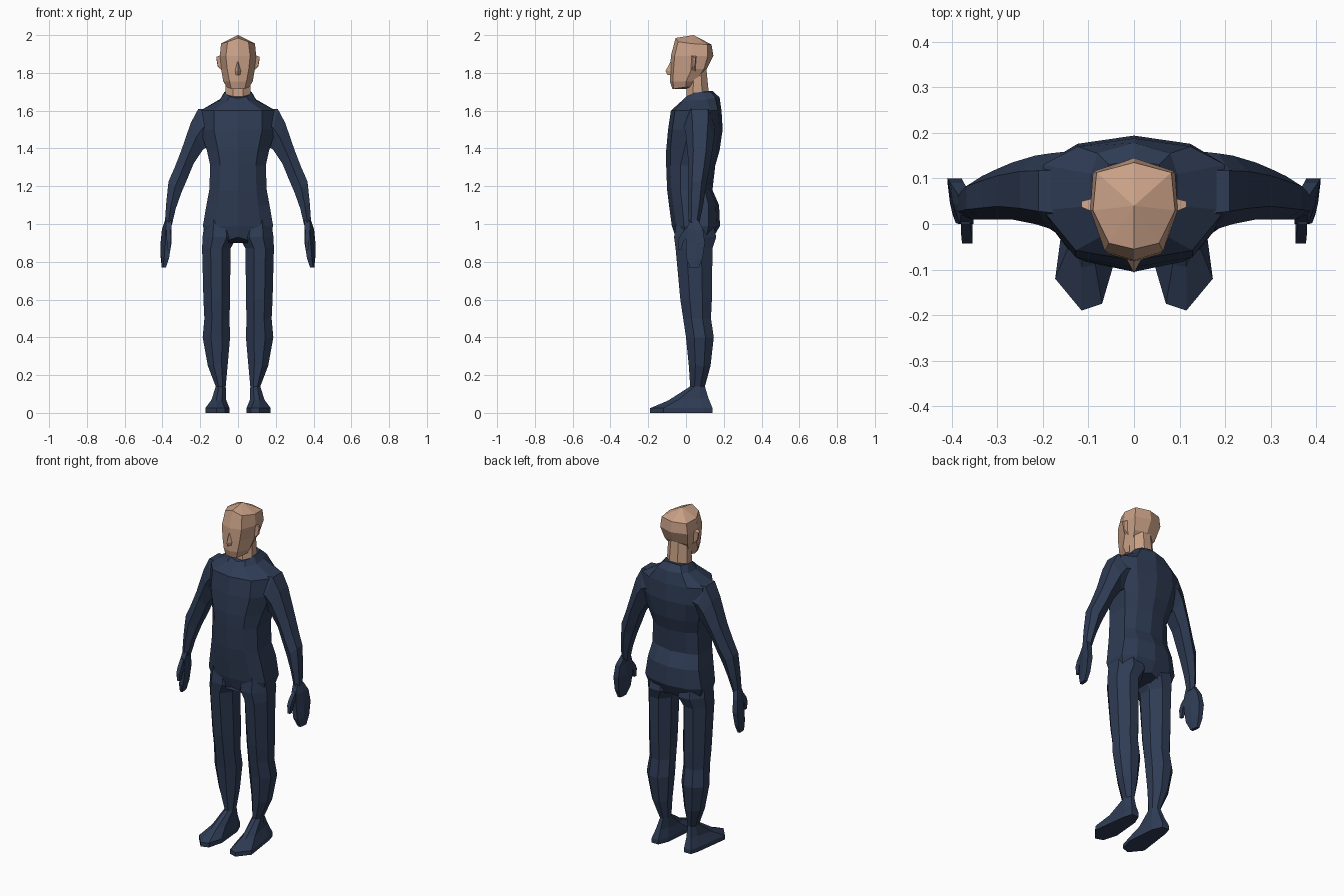
import bpy, bmesh


def material(name, rgb):
    m = bpy.data.materials.new(name)
    m.diffuse_color = (*rgb, 1)
    return m


SUIT = material("navy_suit", (0.028, 0.045, 0.09))
SKIN = material("tan_skin", (0.58, 0.35, 0.24))


def loft(name, rings, mat, side=1):
    """Skin a list of equal-length point rings, capping both ends."""
    bm = bmesh.new()
    rows = [[bm.verts.new((x * side, y, z)) for x, y, z in r] for r in rings]
    n = len(rows[0])
    for a, b in zip(rows, rows[1:]):
        for i in range(n):
            j = (i + 1) % n
            bm.faces.new((a[i], a[j], b[j], b[i]))
    bm.faces.new(rows[0])
    bm.faces.new(rows[-1])
    bmesh.ops.remove_doubles(bm, verts=bm.verts[:], dist=0.0005)
    bmesh.ops.recalc_face_normals(bm, faces=bm.faces[:])
    me = bpy.data.meshes.new(name)
    bm.to_mesh(me)
    bm.free()
    me.materials.append(mat)
    ob = bpy.data.objects.new(name, me)
    bpy.context.collection.objects.link(ob)
    return ob


def pair(name, rings, mat):
    """Mirrored left and right copies."""
    loft("left_" + name, rings, mat, 1)
    loft("right_" + name, rings, mat, -1)


def full(half):
    """Close a half ring that runs from front centre to back centre."""
    return half + [(-x, y, z) for x, y, z in half[-2:0:-1]]


def octagon(z, x0, x1, y0, y1):
    c, d = 0.3 * (x1 - x0), 0.3 * (y1 - y0)
    return [(x0 + c, y0, z), (x1 - c, y0, z), (x1, y0 + d, z), (x1, y1 - d, z),
            (x1 - c, y1, z), (x0 + c, y1, z), (x0, y1 - d, z), (x0, y0 + d, z)]


def torso_ring(z, w, f, b, y1, y2, zc=None):
    zc = zc or z
    return full([(0, f, zc), (0.64 * w, f + 0.022, z), (w, y1, z),
                 (w, y2, z), (0.62 * w, b - 0.018, z), (0, b, zc)])


# Torso with tilted collar
collar = full([(0, -0.01, 1.665), (0.045, 0, 1.675), (0.072, 0.045, 1.695),
               (0.072, 0.09, 1.70), (0.055, 0.13, 1.70), (0, 0.14, 1.705)])
yoke = full([(0, -0.03, 1.645), (0.06, -0.02, 1.65), (0.095, 0.04, 1.655),
             (0.095, 0.11, 1.66), (0.08, 0.155, 1.67), (0, 0.178, 1.67)])
loft("torso", [collar, yoke] + [torso_ring(*r) for r in (
    (1.60, 0.20, -0.08, 0.188, 0.03, 0.13),
    (1.50, 0.20, -0.095, 0.194, 0.015, 0.13),
    (1.39, 0.165, -0.105, 0.178, -0.01, 0.12),
    (1.31, 0.147, -0.105, 0.155, -0.03, 0.10),
    (1.18, 0.152, -0.10, 0.14, -0.03, 0.10),
    (1.10, 0.167, -0.09, 0.175, -0.02, 0.12),
    (0.99, 0.186, -0.075, 0.18, -0.01, 0.12),
    (0.90, 0.16, -0.055, 0.145, 0.0, 0.10, 0.93))], SUIT)

# Legs
pair("leg", [octagon(*r) for r in (
    (1.02, 0.02, 0.175, -0.05, 0.14),
    (0.93, 0.005, 0.188, -0.063, 0.16),
    (0.87, 0.04, 0.19, -0.055, 0.14),
    (0.60, 0.042, 0.183, -0.03, 0.137),
    (0.50, 0.045, 0.178, -0.015, 0.132),
    (0.40, 0.042, 0.187, 0.0, 0.147),
    (0.25, 0.055, 0.16, 0.015, 0.13),
    (0.14, 0.065, 0.118, 0.022, 0.10))], SUIT)

# Feet
sole = [(0.07, -0.175), (0.115, -0.19), (0.173, -0.12), (0.145, 0.09),
        (0.13, 0.14), (0.085, 0.14), (0.06, 0.08), (0.045, -0.09)]
instep = [(0.085, -0.09, 0.065), (0.115, -0.095, 0.065), (0.14, -0.04, 0.07),
          (0.125, 0.07, 0.08), (0.115, 0.118, 0.08), (0.085, 0.118, 0.08),
          (0.067, 0.07, 0.08), (0.063, -0.03, 0.07)]
pair("foot", [[(x, y, 0) for x, y in sole], [(x, y, 0.025) for x, y in sole],
              instep, octagon(0.14, 0.065, 0.118, 0.022, 0.10)], SUIT)


# Arms: each ring spans an outer and an inner edge
def arm_ring(xo, zo, xi, zi, y0, y1):
    m, h = (y0 + y1) / 2, (y1 - y0) * 0.27
    xm, zm = (xo + xi) / 2, (zo + zi) / 2
    return [(xo, m - h, zo), (xo, m + h, zo), (xm, y1, zm),
            (xi, m + h, zi), (xi, m - h, zi), (xm, y0, zm)]


pair("arm", [arm_ring(*r) for r in (
    (0.15, 1.61, 0.13, 1.44, -0.02, 0.16),
    (0.21, 1.61, 0.16, 1.41, -0.01, 0.155),
    (0.25, 1.535, 0.185, 1.395, 0.0, 0.15),
    (0.30, 1.39, 0.235, 1.32, 0.01, 0.135),
    (0.335, 1.30, 0.27, 1.235, 0.01, 0.12),
    (0.368, 1.225, 0.30, 1.165, 0.01, 0.105),
    (0.38, 1.11, 0.33, 1.08, 0.01, 0.09),
    (0.387, 1.01, 0.35, 0.995, 0.015, 0.07))], SUIT)


# Mitten hands, turned slightly inward at the front
def hand_ring(z, xf, xb, y0, y1, t):
    xm, ym = (xf + xb) / 2, (y0 + y1) / 2
    return [(xf - t / 2, y0, z), (xf + t / 2, y0, z), (xm + 0.65 * t, ym, z),
            (xb + t / 2, y1, z), (xb - t / 2, y1, z), (xm - 0.65 * t, ym, z)]


pair("hand", [hand_ring(*r) for r in (
    (1.02, 0.365, 0.372, 0.02, 0.065, 0.028),
    (0.97, 0.368, 0.388, 0.0, 0.09, 0.03),
    (0.90, 0.368, 0.394, 0.0, 0.10, 0.032),
    (0.82, 0.378, 0.396, 0.002, 0.088, 0.026),
    (0.77, 0.39, 0.396, 0.02, 0.068, 0.016))], SUIT)
pair("thumb", [[(x - t, y0, z), (x + t, y0, z), (x + t, y1, z), (x - t, y1, z)]
               for z, x, y0, y1, t in (
    (0.98, 0.37, 0.0, 0.04, 0.01), (0.94, 0.367, -0.03, 0.02, 0.012),
    (0.91, 0.366, -0.043, -0.012, 0.011), (0.865, 0.366, -0.043, -0.025, 0.007))], SUIT)

# Neck
loft("neck", [octagon(1.64, -0.07, 0.07, 0.0, 0.128),
              octagon(1.70, -0.066, 0.066, 0.003, 0.12),
              octagon(1.82, -0.062, 0.062, 0.01, 0.108)], SKIN)


# Head: rings from jaw to crown
def head_ring(z, *pts):
    return full([(x, y, z + dz) for x, y, dz in pts])


loft("head", [
    head_ring(1.715, (0, -0.072, 0), (0.035, -0.065, 0), (0.06, 0, 0.01), (0.04, 0.03, 0.01), (0, 0.03, 0)),
    head_ring(1.755, (0, -0.085, 0), (0.045, -0.07, 0), (0.078, 0, 0), (0.055, 0.05, 0), (0, 0.05, 0)),
    head_ring(1.82, (0, -0.083, 0), (0.057, -0.066, 0), (0.089, 0.03, 0), (0.075, 0.095, 0), (0, 0.11, 0)),
    head_ring(1.89, (0, -0.08, 0), (0.064, -0.06, 0), (0.096, 0.03, 0), (0.09, 0.115, 0), (0, 0.145, 0)),
    head_ring(1.95, (0, -0.055, 0.035), (0.055, -0.042, 0.015), (0.09, 0.03, 0.005), (0.082, 0.113, 0), (0, 0.135, 0)),
    head_ring(2.0, *[(0, 0.04, 0)] * 5)], SKIN)

# Nose: wedge from bridge to flared base
loft("nose", [[(-w, -0.07, z), (0, y, z), (w, -0.07, z)] for z, w, y in (
    (1.865, 0.008, -0.08), (1.81, 0.02, -0.108), (1.79, 0.018, -0.098))], SKIN)

# Ears
pair("ear", [
    [(0.075, 0.02, 1.90), (0.075, 0.06, 1.895), (0.075, 0.05, 1.80), (0.075, 0.022, 1.80)],
    [(0.115, 0.037, 1.885), (0.115, 0.05, 1.88), (0.108, 0.046, 1.835), (0.106, 0.036, 1.835)]], SKIN)
